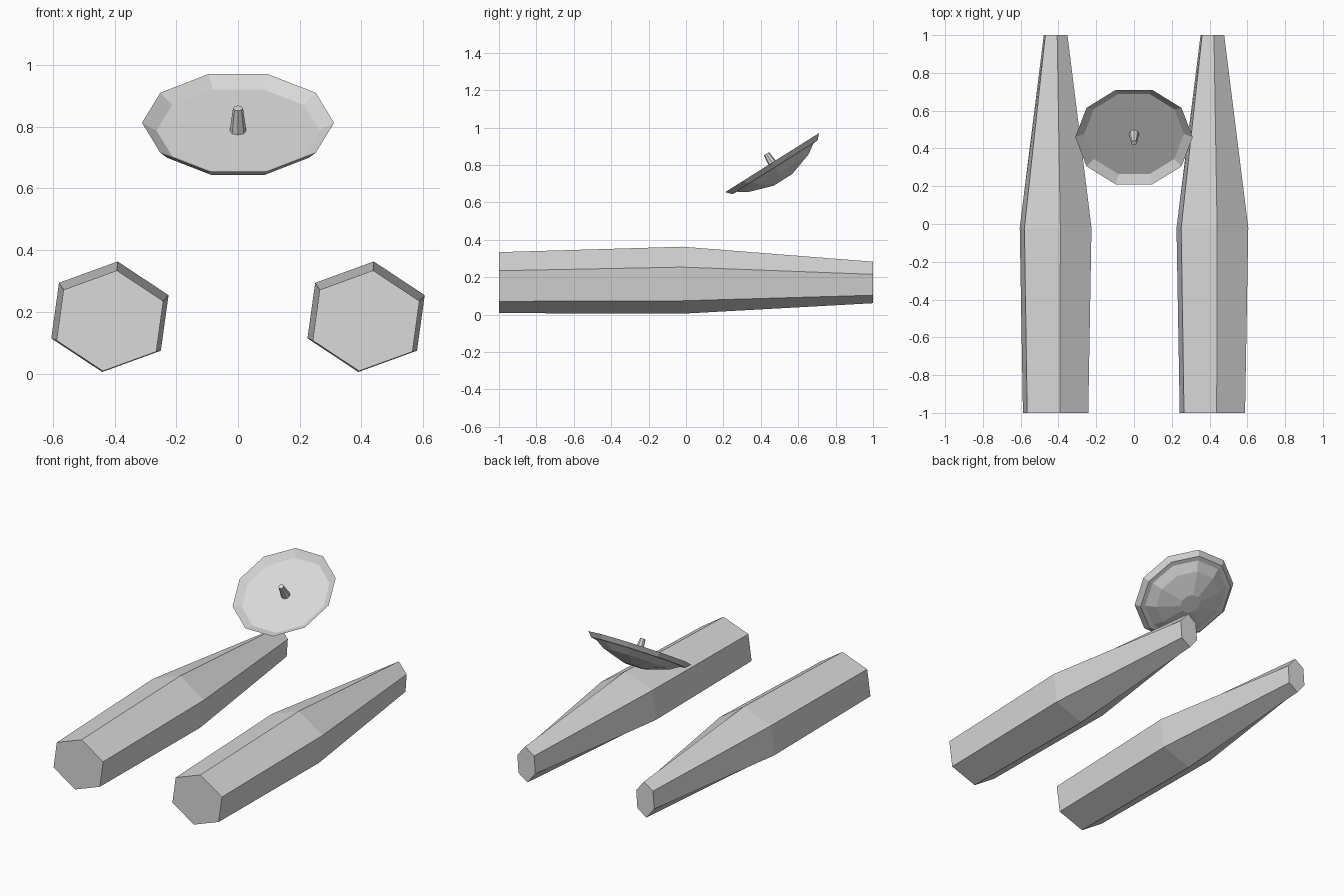
import bpy, bmesh
from math import cos, sin, tau, radians
from mathutils import Matrix

default_cube = bpy.data.objects.get("Cube")
if default_cube:
    bpy.data.objects.remove(default_cube, do_unlink=True)

grey = bpy.data.materials.new("light grey")
grey.use_nodes = True
colour = (0.7, 0.7, 0.7, 1)
grey.diffuse_color = colour
grey.node_tree.nodes["Principled BSDF"].inputs["Base Color"].default_value = colour


def loft(name, rings, matrix=Matrix()):
    """Join matching rings of points with quads and cap both ends."""
    bm = bmesh.new()
    loops = [[bm.verts.new(p) for p in ring] for ring in rings]
    for a, b in zip(loops, loops[1:]):
        for i in range(len(a)):
            j = (i + 1) % len(a)
            bm.faces.new((a[i], a[j], b[j], b[i]))
    bm.faces.new(loops[0])
    bm.faces.new(loops[-1])
    bmesh.ops.recalc_face_normals(bm, faces=bm.faces)
    mesh = bpy.data.meshes.new(name)
    bm.to_mesh(mesh)
    bm.free()
    mesh.materials.append(grey)
    obj = bpy.data.objects.new(name, mesh)
    obj.matrix_world = matrix
    bpy.context.collection.objects.link(obj)
    return obj


def lathe(name, profile, sides, matrix):
    """Faceted revolution of (radius, height) points."""
    rings = [[(r * cos(tau * i / sides), r * sin(tau * i / sides), h)
              for i in range(sides)] for r, h in profile]
    return loft(name, rings, matrix)


# Twin tapered hulls with a slightly twisted hexagonal section
half = [(0.025, 0.179), (0.19, 0.07), (0.165, -0.11)]
hexagon = half + [(-x, -z) for x, z in half]
# stations: y, centre height, width scale, height scale
stations = [(-1, 0.171, 0.91, 0.91), (-0.02, 0.184, 1, 1), (1, 0.172, 0.33, 0.62)]
for side, cx in (("left", 0.415), ("right", -0.415)):
    loft(side + "_hull", [[(cx + x * sx, y, cz + z * sz) for x, z in hexagon]
                          for y, cz, sx, sz in stations])

# Tilted dish: recessed floor, rim, then the stepped bowl behind
tilt = Matrix.Translation((0, 0.46, 0.8125)) @ Matrix.Rotation(radians(32.2), 4, 'X')
lathe("dish", [(0.264, -0.03), (0.311, 0), (0.284, -0.029), (0.255, -0.031),
               (0.2, -0.066), (0.062, -0.109)], 10, tilt)

# Feed post on the dish floor
lathe("feed_post", [(0.027, -0.031), (0.016, 0.056)], 8, tilt)
